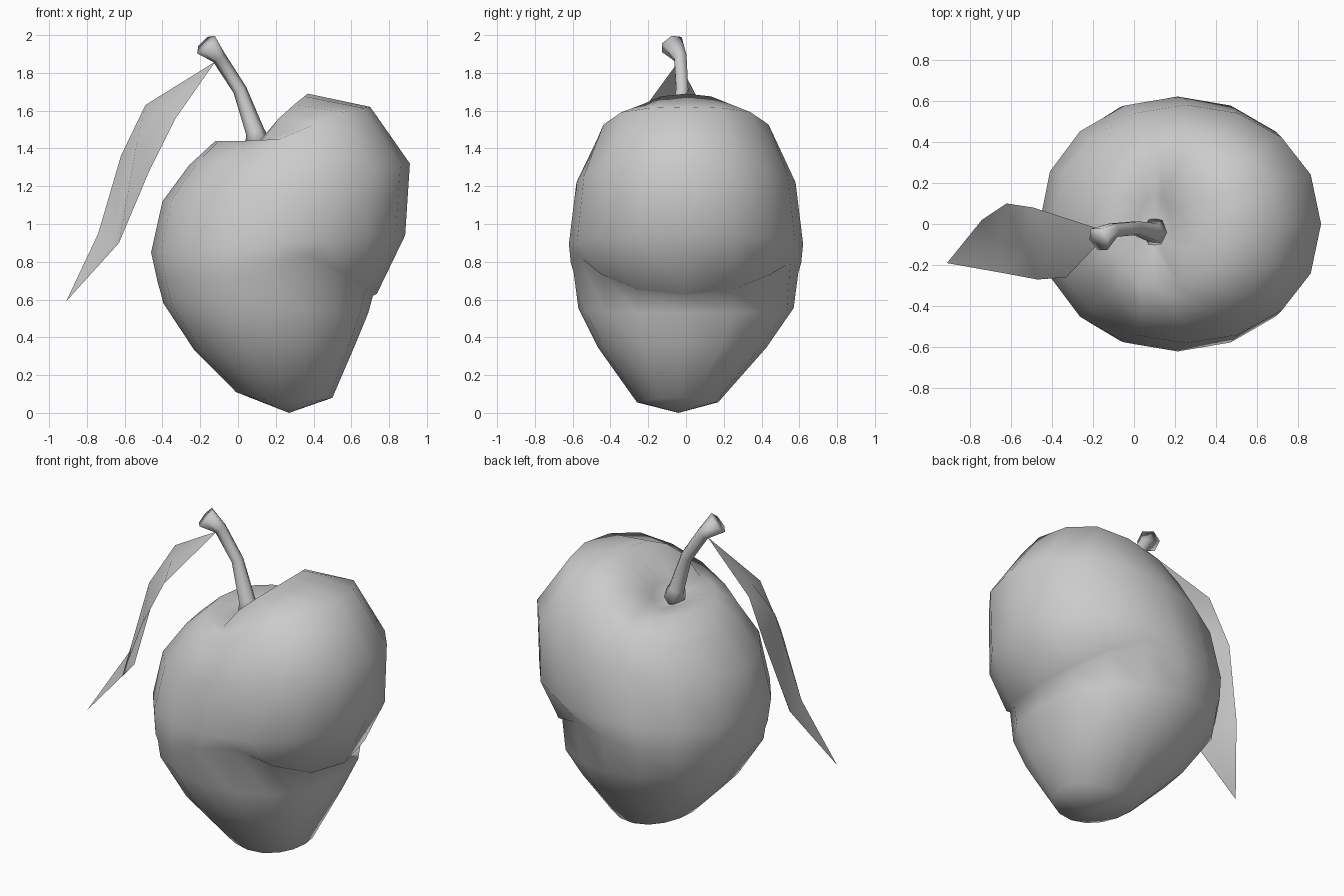
import bpy, bmesh, math
from mathutils import Vector

if "Cube" in bpy.data.objects:
    bpy.data.objects.remove(bpy.data.objects["Cube"])

SIDES = 16


def make_object(name, bm, smooth):
    bmesh.ops.recalc_face_normals(bm, faces=bm.faces)
    mesh = bpy.data.meshes.new(name)
    bm.to_mesh(mesh)
    bm.free()
    ob = bpy.data.objects.new(name, mesh)
    bpy.context.collection.objects.link(ob)
    bpy.ops.object.select_all(action='DESELECT')
    ob.select_set(True)
    bpy.context.view_layer.objects.active = ob
    bpy.ops.object.shade_smooth_by_angle(angle=math.radians(smooth))
    return ob


def loft(name, rings, start, end, smooth):
    """Skin a list of point rings and close both ends on a pole point."""
    bm = bmesh.new()
    rows = [[bm.verts.new(p) for p in r] for r in rings]
    n = len(rows[0])
    for a, b in zip(rows, rows[1:]):
        for i in range(n):
            j = (i + 1) % n
            bm.faces.new((a[i], a[j], b[j], b[i]))
    for row, pole in ((rows[0], start), (rows[-1], end)):
        v = bm.verts.new(pole)
        for i in range(n):
            bm.faces.new((row[i], row[(i + 1) % n], v))
    return make_object(name, bm, smooth)


def body_ring(left, right, ry, height=None, cy=0.0, square=0.92):
    """Tilted oval between a left and a right silhouette point (x, z)."""
    pts = []
    for i in range(SIDES):
        a = 2 * math.pi * i / SIDES
        c, s = math.cos(a), math.sin(a)
        x = (left[0] + right[0]) / 2 + (right[0] - left[0]) / 2 * c
        y = cy + ry * math.copysign(abs(s) ** square, s)
        t = height(c) if height else (1 + c) / 2
        pts.append(Vector((x, y, left[1] + (right[1] - left[1]) * t)))
    return pts


# Fruit: the upper rings rise steeply on the right lobe, leaving a groove at the stem
def lobe(c):
    return max(c, 0) ** 0.75


rings = [
    body_ring((0.02, 1.43), (0.19, 1.50), 0.14, lobe),
    body_ring((-0.12, 1.44), (0.37, 1.69), 0.32, lobe),
    body_ring((-0.26, 1.31), (0.70, 1.62), 0.47,
              lambda c: 0.5 * (1 + c) / 2 + 0.5 * min(1, max(0, 0.4 + 0.8 * c))),
    body_ring((-0.40, 1.12), (0.91, 1.32), 0.58),
    body_ring((-0.46, 0.85), (0.885, 0.94), 0.62),
]

# Curved fold under the right cheek: a lip, then a slightly recessed ring beneath it
lip = body_ring((-0.425, 0.69), (0.735, 0.63), 0.61, square=0.88)
tuck = []
for i, p in enumerate(lip):
    c = math.cos(2 * math.pi * i / SIDES)
    p.z = 0.84 - 0.21 * max(0, (c - 0.45) / 0.55) ** 0.9 - 0.15 * max(0, (0.45 - c) / 1.45)
    w = min(1, max(0, (c - 0.25) / 0.4))
    k = 0.975 - 0.01 * w
    tuck.append(Vector((0.15 + (p.x - 0.15) * k, p.y * k,
                        p.z - 0.01 * w - 0.05 * (1 - w))))
rings += [
    lip, tuck,
    body_ring((-0.395, 0.58), (0.69, 0.53), 0.57, square=0.82),
    body_ring((-0.23, 0.33), (0.62, 0.36), 0.445, cy=-0.02, square=0.78),
    body_ring((-0.01, 0.11), (0.50, 0.08), 0.215, cy=-0.045, square=0.85,
              height=lambda c: (1 + c) / 2 + 1.3 * (1 - c * c)),
]
loft("fruit", rings, (0.10, 0, 1.40), (0.27, -0.04, 0.0), 120)

# Stem: bent six-sided tube, flared at both ends
path = [Vector(p) for p in ((0.11, -0.04, 1.41), (0.09, -0.04, 1.49), (0.01, -0.02, 1.71),
                            (-0.10, -0.03, 1.88), (-0.17, -0.075, 1.95))]
radii = (0.075, 0.05, 0.037, 0.038, 0.066)
stem_rings = []
for i, (p, r) in enumerate(zip(path, radii)):
    d = (path[min(i + 1, 4)] - path[max(i - 1, 0)]).normalized()
    u = d.cross(Vector((0, 1, 0))).normalized()
    v = d.cross(u)
    stem_rings.append([p + r * (math.cos(k * math.pi / 3) * u + math.sin(k * math.pi / 3) * v)
                       for k in range(6)])
loft("stem", stem_rings, path[0], path[-1], 120)

# Leaf: thin drooping sheet, arched along the midrib near the stem and cupped near the tip
rows = [
    ((-0.49, 0.08, 1.63), (-0.40, -0.08, 1.63), (-0.33, -0.26, 1.56)),
    ((-0.62, 0.10, 1.36), (-0.53, -0.12, 1.46), (-0.47, -0.27, 1.28)),
    ((-0.74, 0.02, 0.95), (-0.66, -0.08, 0.90), (-0.63, -0.24, 0.90)),
]
bm = bmesh.new()
base = bm.verts.new((-0.12, -0.04, 1.86))
tip = bm.verts.new((-0.91, -0.19, 0.59))
grid = [[bm.verts.new(p) for p in r] for r in rows]
for j in range(2):
    bm.faces.new((base, grid[0][j], grid[0][j + 1]))
    bm.faces.new((tip, grid[-1][j + 1], grid[-1][j]))
    for a, b in zip(grid, grid[1:]):
        bm.faces.new((a[j], b[j], b[j + 1], a[j + 1]))
make_object("leaf", bm, 60)
